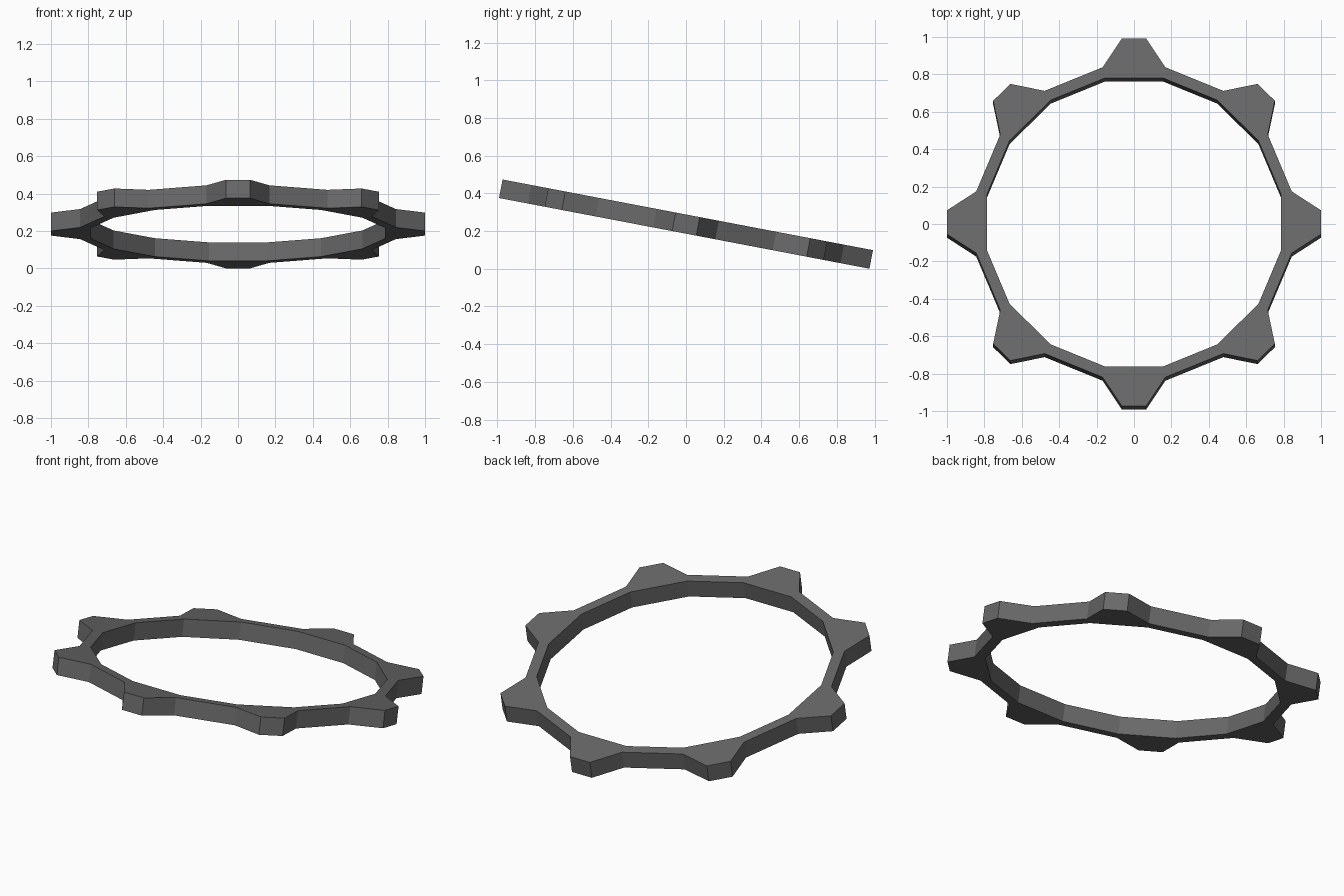
import bpy
import bmesh
from math import cos, sin, pi, radians
from mathutils import Matrix, Vector

cube = bpy.data.objects.get("Cube")
if cube:
    bpy.data.objects.remove(cube, do_unlink=True)

TEETH = 8
INNER_R, OUTER_R = 0.80, 0.86
TIP_X, TIP_HALF = 1.0, 0.065
THICK = 0.10
TILT = radians(-10.8)
CENTRE_Z = 0.237

# Dark grey metal
metal = bpy.data.materials.new("dark grey")
metal.use_nodes = True
grey = (0.14, 0.14, 0.14, 1)
metal.diffuse_color = grey
metal.node_tree.nodes["Principled BSDF"].inputs["Base Color"].default_value = grey


def polar(r, a):
    return Vector((r * cos(a), r * sin(a), -THICK / 2))


# Flat ring plan: one tooth sector and one plain sector, repeated
bm = bmesh.new()
half = pi / (2 * TEETH)
for i in range(TEETH):
    mid = i * 2 * pi / TEETH
    turn = Matrix.Rotation(mid, 3, "Z")
    tips = [turn @ Vector((TIP_X, s * TIP_HALF, -THICK / 2)) for s in (-1, 1)]
    tooth = [polar(INNER_R, mid - half), polar(OUTER_R, mid - half), *tips,
             polar(OUTER_R, mid + half), polar(INNER_R, mid + half)]
    link = [polar(INNER_R, mid + half), polar(OUTER_R, mid + half),
            polar(OUTER_R, mid + 3 * half), polar(INNER_R, mid + 3 * half)]
    for outline in (tooth, link):
        bm.faces.new([bm.verts.new(p) for p in outline])
bmesh.ops.remove_doubles(bm, verts=bm.verts[:], dist=1e-4)

# Thicken the plan and close both sides
result = bmesh.ops.extrude_face_region(bm, geom=bm.faces[:], use_keep_orig=True)
top = [v for v in result["geom"] if isinstance(v, bmesh.types.BMVert)]
bmesh.ops.translate(bm, verts=top, vec=(0, 0, THICK))
bmesh.ops.recalc_face_normals(bm, faces=bm.faces[:])

# Lean the ring so its front edge is raised
bmesh.ops.transform(bm, verts=bm.verts[:],
                    matrix=Matrix.Translation((0, 0, CENTRE_Z)) @ Matrix.Rotation(TILT, 4, "X"))

mesh = bpy.data.meshes.new("toothed_ring")
bm.to_mesh(mesh)
bm.free()
mesh.materials.append(metal)
ring = bpy.data.objects.new("toothed_ring", mesh)
bpy.context.collection.objects.link(ring)
